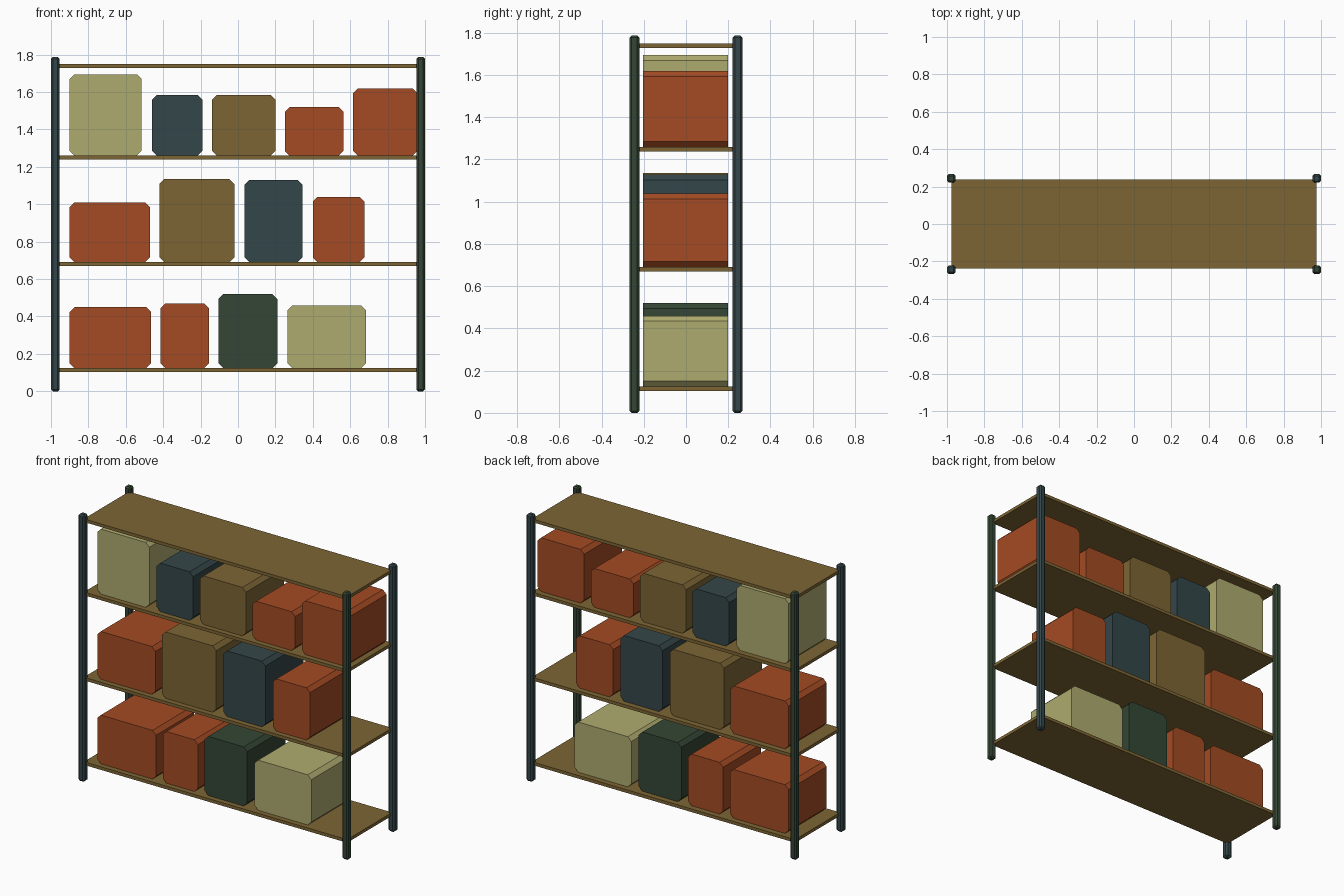
import bpy, bmesh

if "Cube" in bpy.data.objects:
    bpy.data.objects.remove(bpy.data.objects["Cube"], do_unlink=True)


def make_material(name, rgb):
    mat = bpy.data.materials.new(name)
    mat.use_nodes = True
    mat.diffuse_color = (*rgb, 1)
    mat.node_tree.nodes["Principled BSDF"].inputs["Base Color"].default_value = (*rgb, 1)
    return mat


orange = make_material("burnt orange", (0.37, 0.07, 0.017))
brown = make_material("ochre brown", (0.205, 0.13, 0.034))
cream = make_material("pale khaki", (0.43, 0.41, 0.16))
blue = make_material("slate blue", (0.034, 0.061, 0.066))
green = make_material("dark green", (0.034, 0.061, 0.035))


def add_block(name, low, high, mat, chamfer=0, pick=lambda edge: True):
    """Axis-aligned block with a chamfer on the picked edges."""
    bm = bmesh.new()
    bmesh.ops.create_cube(bm, size=1)
    for v in bm.verts:
        v.co = [a + (c + 0.5) * (b - a) for a, b, c in zip(low, high, v.co)]
    if chamfer:
        edges = [e for e in bm.edges if pick(e)]
        bmesh.ops.bevel(bm, geom=edges, offset=chamfer, segments=1,
                        profile=0.5, affect='EDGES')
    bmesh.ops.recalc_face_normals(bm, faces=bm.faces)
    mesh = bpy.data.meshes.new(name)
    bm.to_mesh(mesh)
    bm.free()
    mesh.materials.append(mat)
    obj = bpy.data.objects.new(name, mesh)
    bpy.context.collection.objects.link(obj)
    return obj


def rims_front_and_back(edge):
    a, b = edge.verts
    return abs(a.co.y - b.co.y) < 0.001


# Corner posts with chamfered edges
post_colors = {(-1, -1): blue, (1, -1): green, (-1, 1): green, (1, 1): blue}
for (sx, sy), mat in post_colors.items():
    name = ("front" if sy < 0 else "back") + ("_left" if sx > 0 else "_right") + "_post"
    x, y, r = sx * 0.977, sy * 0.244, 0.023
    add_block(name, (x - r, y - r, 0), (x + r, y + r, 1.787), mat, 0.01)

# Shelf boards
shelf_tops = {"bottom": 0.124, "lower": 0.69, "upper": 1.26, "top": 1.75}
for level, z in shelf_tops.items():
    add_block(level + "_shelf", (-0.975, -0.238, z - 0.021), (0.975, 0.238, z), brown)

# Boxes on each shelf: left edge, right edge, top, colour
boxes = {
    "bottom": [(-0.90, -0.465, 0.45, orange), (-0.415, -0.155, 0.47, orange),
               (-0.105, 0.21, 0.52, green), (0.265, 0.685, 0.46, cream)],
    "lower": [(-0.90, -0.47, 1.01, orange), (-0.42, -0.02, 1.135, brown),
              (0.035, 0.345, 1.13, blue), (0.40, 0.675, 1.04, orange)],
    "upper": [(-0.90, -0.515, 1.695, cream), (-0.46, -0.19, 1.585, blue),
              (-0.14, 0.20, 1.585, brown), (0.25, 0.565, 1.52, orange),
              (0.615, 0.96, 1.62, orange)],
}
for level, row in boxes.items():
    for i, (x0, x1, top, mat) in enumerate(row, 1):
        add_block(f"{level}_box_{i}", (x0, -0.203, shelf_tops[level]), (x1, 0.2, top),
                  mat, 0.026, lambda e: not rims_front_and_back(e))
